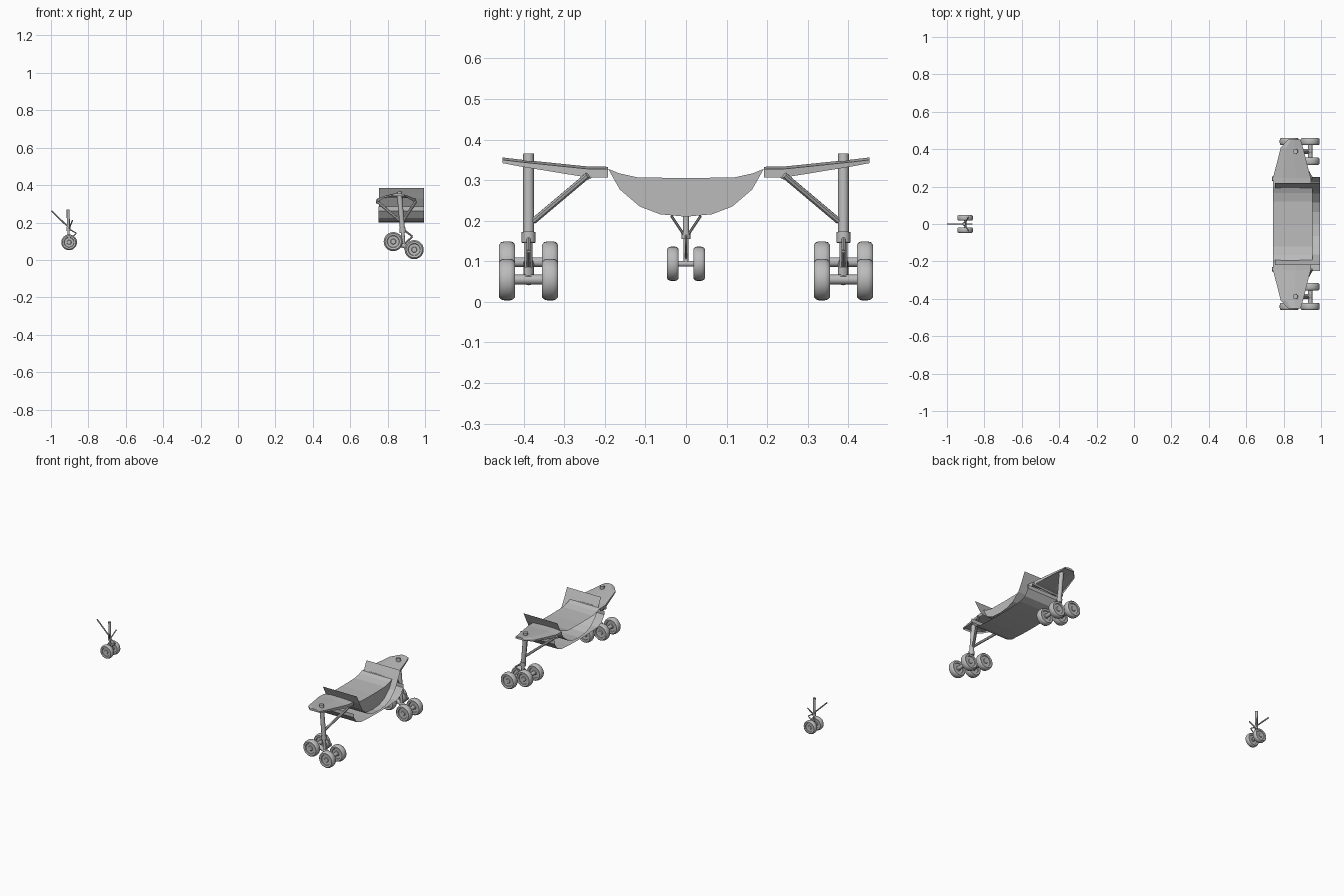
import bpy, bmesh, math
from mathutils import Vector

cube = bpy.data.objects.get("Cube")
if cube:
    bpy.data.objects.remove(cube)

grey = bpy.data.materials.new("plain_grey")
grey.use_nodes = True
grey.diffuse_color = (0.5, 0.5, 0.5, 1)
grey.node_tree.nodes["Principled BSDF"].inputs["Base Color"].default_value = (0.5, 0.5, 0.5, 1)


def finish(name, bm, smooth=True):
    bmesh.ops.recalc_face_normals(bm, faces=bm.faces)
    mesh = bpy.data.meshes.new(name)
    bm.to_mesh(mesh)
    bm.free()
    mesh.materials.append(grey)
    obj = bpy.data.objects.new(name, mesh)
    bpy.context.collection.objects.link(obj)
    if smooth:
        bpy.ops.object.select_all(action='DESELECT')
        obj.select_set(True)
        bpy.context.view_layer.objects.active = obj
        bpy.ops.object.shade_smooth_by_angle(angle=math.radians(35))
    return obj


def rod(name, a, b, radius, sides=12):
    """Cylinder between two points."""
    a, b = Vector(a), Vector(b)
    bm = bmesh.new()
    bmesh.ops.create_cone(bm, cap_ends=True, segments=sides, radius1=radius,
                          radius2=radius, depth=(b - a).length)
    turn = (b - a).to_track_quat('Z', 'Y').to_matrix().to_4x4()
    turn.translation = (a + b) / 2
    bm.transform(turn)
    return finish(name, bm)


def loft(name, rows, smooth=False, cap_last=False):
    """Open skin through rows of points."""
    bm = bmesh.new()
    grid = [[bm.verts.new(p) for p in row] for row in rows]
    for r, q in zip(grid, grid[1:]):
        for i in range(len(r) - 1):
            bm.faces.new((r[i], r[i + 1], q[i + 1], q[i]))
    if cap_last:
        bm.faces.new(grid[-1])
    return finish(name, bm, smooth)


def both_sides(half):
    """Mirror a half profile that ends on the centre line."""
    return half + [(-y, z) for y, z in reversed(half[:-1])]


def sheet(name, profile, x0, x1):
    return loft(name, [[(x, y, z) for y, z in profile] for x in (x0, x1)])


def wheel(name, centre, radius, width):
    """Tyre with rounded shoulders and a dished hub, turned about y."""
    w, r = width / 2, radius
    half = [(0, 0.75), (0.25, 0.75), (0.3, 0.6), (0.6, 0.65), (0.64, 0.9),
            (0.85, 1), (0.96, 0.75), (1, 0.4)]
    profile = half + [(p, -h) for p, h in reversed(half)]
    bm = bmesh.new()
    verts = [bm.verts.new((p * r, h * w, 0)) for p, h in profile]
    edges = [bm.edges.new(pair) for pair in zip(verts, verts[1:])]
    bmesh.ops.spin(bm, geom=verts + edges, cent=(0, 0, 0), axis=(0, 1, 0),
                   angle=math.tau, steps=28)
    bmesh.ops.remove_doubles(bm, verts=bm.verts, dist=0.0001)
    bmesh.ops.translate(bm, verts=bm.verts, vec=centre)
    return finish(name, bm)


# Belly skin with upright side lips, centre floor and rear bulkhead
skin = both_sides([(0.22, 0.385), (0.205, 0.355), (0.192, 0.328), (0.163, 0.277),
                   (0.114, 0.235), (0.064, 0.216), (0, 0.21)])
floor = both_sides([(0.192, 0.328), (0.165, 0.317), (0.12, 0.307), (0, 0.305)])
sheet("belly_skin", skin, 0.755, 0.995)
sheet("centre_floor", floor, 0.743, 0.955)
bm = bmesh.new()
outline = floor + list(reversed(skin[3:-3]))
bm.faces.new([bm.verts.new((0.955, y, z)) for y, z in outline])
finish("rear_bulkhead", bm, False)

# Lower fairing shell
fairing = both_sides([(0.25, 0.285), (0.25, 0.262), (0.222, 0.223), (0.18, 0.207),
                      (0.1, 0.202), (0, 0.2)])
sheet("lower_fairing", fairing, 0.752, 0.995)

for side, s in (("left", 1), ("right", -1)):
    # Wing stub: cambered top with a shallow rim, open below
    rows = []
    for y, x0, x1, z, rim in ((0.192, 0.743, 0.95, 0.329, 0.023),
                              (0.245, 0.743, 0.945, 0.33, 0.023),
                              (0.41, 0.785, 0.903, 0.347, 0.013),
                              (0.452, 0.825, 0.89, 0.352, 0.01)):
        c = x1 - x0
        rows.append([(x0, s * y, z - rim), (x0, s * y, z - 0.004),
                     (x0 + 0.25 * c, s * y, z + 0.004), (x0 + 0.6 * c, s * y, z + 0.004),
                     (x1, s * y, z - 0.002), (x1, s * y, z - rim)])
    loft(side + "_wing_stub", rows, cap_last=True)

    # Main leg: outer cylinder, collar, piston
    y = s * 0.388
    top, collar, foot = (0.862, y, 0.365), (0.88, y, 0.155), (0.886, y, 0.078)
    rod(side + "_main_strut", top, collar, 0.0135)
    rod(side + "_strut_collar", (0.879, y, 0.172), (0.881, y, 0.146), 0.017)
    rod(side + "_main_piston", collar, foot, 0.0095)

    # Diagonal braces
    rod(side + "_front_brace", (0.745, s * 0.242, 0.312), (0.877, s * 0.375, 0.2), 0.008, 8)
    rod(side + "_rear_brace", (0.95, s * 0.242, 0.312), (0.877, s * 0.375, 0.2), 0.008, 8)
    rod(side + "_brace_pin", (0.738, s * 0.242, 0.312), (0.758, s * 0.242, 0.312), 0.011, 8)

    # Torque link
    rod(side + "_upper_link", (0.89, y, 0.158), (0.933, y, 0.125), 0.005, 8)
    rod(side + "_lower_link", (0.933, y, 0.125), (0.893, y, 0.088), 0.005, 8)

    # Tilted bogie with four wheels
    axles = {"front": (0.83, 0.098), "rear": (0.942, 0.055)}
    rod(side + "_bogie_beam", (0.825, y, 0.1), (0.947, y, 0.053), 0.013)
    for end, (x, z) in axles.items():
        rod(f"{side}_{end}_axle", (x, y - 0.06, z), (x, y + 0.06, z), 0.012)
        for place, k in (("outer", s), ("inner", -s)):
            wheel(f"{side}_{end}_{place}_wheel", (x, y + k * 0.053, z), 0.051, 0.039)

    # Nose wheel and side brace
    wheel(side + "_nose_wheel", (-0.903, s * 0.0325, 0.094), 0.042, 0.029)
    rod(side + "_nose_side_brace", (-0.885, s * 0.036, 0.212), (-0.905, s * 0.003, 0.162), 0.0035, 8)

# Nose leg
rod("nose_strut", (-0.908, 0, 0.27), (-0.907, 0, 0.155), 0.008)
rod("nose_collar", (-0.907, 0, 0.175), (-0.907, 0, 0.155), 0.011)
rod("nose_piston", (-0.907, 0, 0.155), (-0.903, 0, 0.09), 0.006)
rod("nose_axle", (-0.903, -0.04, 0.094), (-0.903, 0.04, 0.094), 0.007)
rod("nose_drag_brace", (-0.997, 0, 0.262), (-0.907, 0, 0.175), 0.004, 8)
rod("nose_upper_link", (-0.902, 0, 0.165), (-0.865, 0, 0.143), 0.003, 8)
rod("nose_lower_link", (-0.865, 0, 0.143), (-0.9, 0, 0.108), 0.003, 8)
